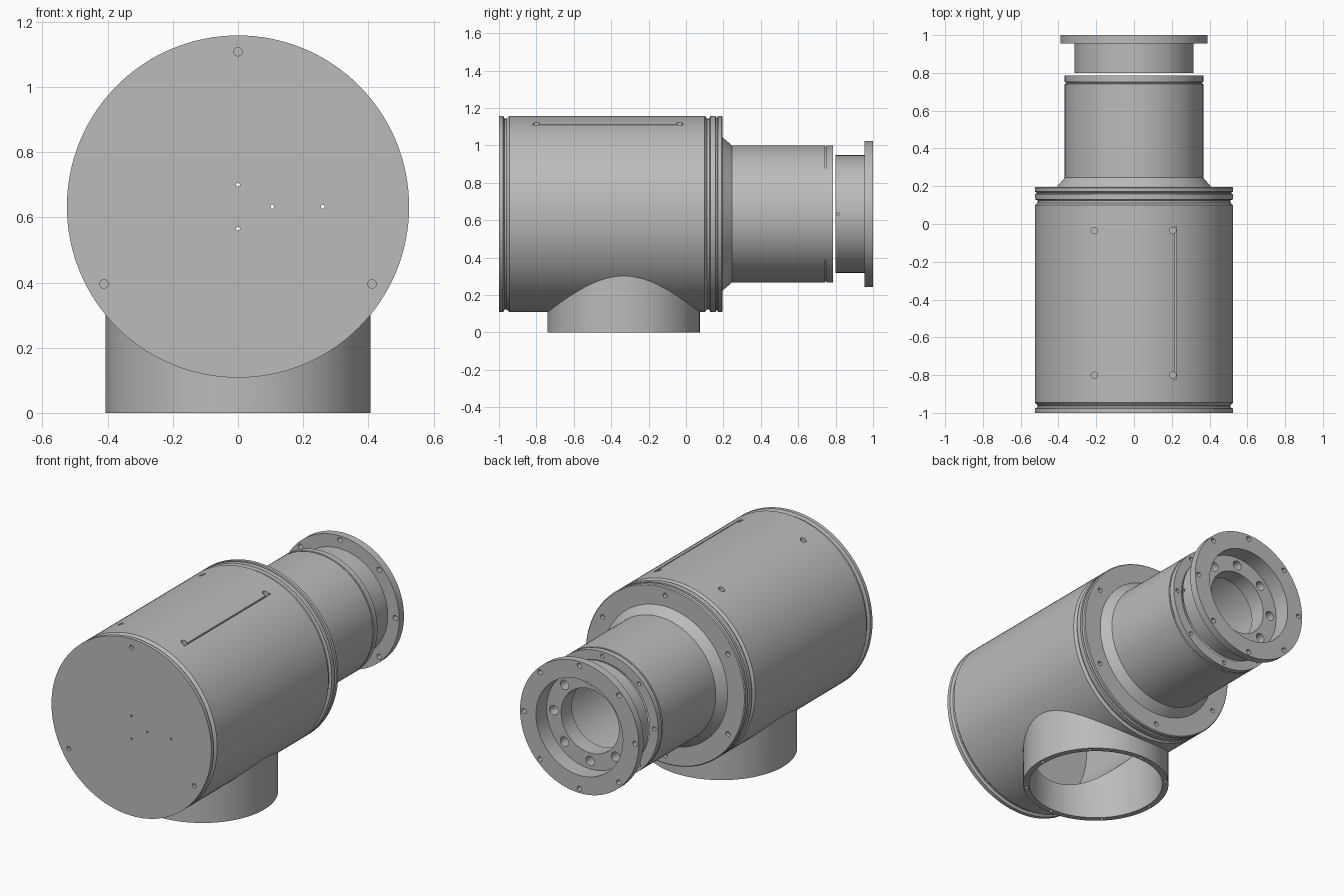
import bpy, bmesh, math
from mathutils import Matrix, Vector

if "Cube" in bpy.data.objects:
    bpy.data.objects.remove(bpy.data.objects["Cube"])

AXIS_Z = 0.633     # height of the horizontal barrel axis
BASE_Y = -0.333    # centre of the vertical mounting tube
SEG = 128

grey = bpy.data.materials.new("machined grey")
grey.diffuse_color = (0.5, 0.5, 0.5, 1)
grey.use_nodes = True
grey.node_tree.nodes["Principled BSDF"].inputs["Base Color"].default_value = grey.diffuse_color


def make_object(name, bm):
    bmesh.ops.recalc_face_normals(bm, faces=bm.faces[:])
    mesh = bpy.data.meshes.new(name)
    bm.to_mesh(mesh)
    bm.free()
    mesh.materials.append(grey)
    obj = bpy.data.objects.new(name, mesh)
    bpy.context.collection.objects.link(obj)
    return obj


def lathe(name, profile, closed=False):
    """Revolve (y, radius) points about the barrel axis; cap the ends or close the loop."""
    bm = bmesh.new()
    rings = []
    for y, r in profile:
        rings.append([bm.verts.new((r * math.cos(2 * math.pi * i / SEG), y,
                                    AXIS_Z + r * math.sin(2 * math.pi * i / SEG)))
                      for i in range(SEG)])
    pairs = list(zip(rings, rings[1:]))
    if closed:
        pairs.append((rings[-1], rings[0]))
    else:
        bm.faces.new(rings[0])
        bm.faces.new(rings[-1])
    for a, b in pairs:
        for i in range(SEG):
            j = (i + 1) % SEG
            bm.faces.new((a[i], a[j], b[j], b[i]))
    return make_object(name, bm)


def add_cyl(bm, centre, axis, r, depth, seg=16):
    rot = {'X': Matrix.Rotation(math.pi / 2, 4, 'Y'),
           'Y': Matrix.Rotation(math.pi / 2, 4, 'X'),
           'Z': Matrix.Identity(4)}[axis]
    bmesh.ops.create_cone(bm, cap_ends=True, segments=seg, radius1=r, radius2=r,
                          depth=depth, matrix=Matrix.Translation(Vector(centre)) @ rot)


def hole_ring(bm, y, pitch_r, count, r, depth, start=0):
    """Circle of holes drilled along the barrel axis."""
    for k in range(count):
        a = math.radians(start + 360 * k / count)
        add_cyl(bm, (pitch_r * math.cos(a), y, AXIS_Z + pitch_r * math.sin(a)), 'Y', r, depth)


def boolean(target, tool, operation):
    mod = target.modifiers.new(operation.lower(), 'BOOLEAN')
    mod.object = tool
    mod.operation = operation
    mod.solver = 'EXACT'
    bpy.context.view_layer.objects.active = target
    bpy.ops.object.modifier_apply(modifier=mod.name)
    bpy.data.objects.remove(tool)


def smooth(obj):
    bpy.ops.object.select_all(action='DESELECT')
    obj.select_set(True)
    bpy.context.view_layer.objects.active = obj
    bpy.ops.object.shade_smooth_by_angle(angle=math.radians(20))


# Barrel housing with end-cap grooves, cone shoulder and neck
housing = lathe("housing", [
    (-1, .525), (-.978, .525), (-.97, .51), (-.96, .51), (-.945, .525),
    (.10, .525), (.112, .51), (.125, .51), (.13, .525),
    (.158, .525), (.161, .515), (.168, .515), (.171, .525), (.19, .525), (.195, .52),
    (.195, .41), (.245, .367), (.742, .367), (.744, .361), (.75, .361), (.752, .367),
    (.785, .367)])

# Vertical mounting tube
bm = bmesh.new()
add_cyl(bm, (0, BASE_Y, .25), 'Z', .407, .5, SEG)
boolean(housing, make_object("base_tube", bm), 'UNION')

# Hollow interior and mounting tube bore
boolean(housing, lathe("cavity", [(-.95, .45), (.15, .45), (.15, .31), (.9, .31)]), 'DIFFERENCE')
bm = bmesh.new()
add_cyl(bm, (0, BASE_Y, .2), 'Z', .373, .6, SEG)
boolean(housing, make_object("base_bore", bm), 'DIFFERENCE')

# Screw holes and pinholes in the housing
bm = bmesh.new()
hole_ring(bm, -1, .475, 3, .013, .04, 90)
hole_ring(bm, .195, .475, 6, .014, .05, 30)
hole_ring(bm, .785, .34, 8, .012, .05)
for x, z in ((0, .7), (0, .565), (.105, AXIS_Z), (.26, AXIS_Z)):
    add_cyl(bm, (x, -.98, z), 'Y', .006, .2, 10)
for k in range(8):
    a = math.pi / 4 * k
    add_cyl(bm, (.39 * math.cos(a), BASE_Y + .39 * math.sin(a), 0), 'Z', .01, .06)
for x in (-.21, .205):
    for y in (-.8, -.035):
        add_cyl(bm, (x, y, 1.11), 'Z', .017, .05)
boolean(housing, make_object("hole_cutter", bm), 'DIFFERENCE')

# Fine slot along the top
bm = bmesh.new()
bmesh.ops.create_cube(bm, size=1, matrix=Matrix.Translation((.221, -.418, 1.11)) @
                      Matrix.Diagonal((.007, .81, .024, 1)))
boolean(housing, make_object("slot_cutter", bm), 'DIFFERENCE')
smooth(housing)

# Separate end adapter: tube, outer flange and recessed inner ring
adapter = lathe("end_adapter", [
    (.80, .315), (.955, .315), (.955, .39), (1, .39),
    (1, .285), (.9, .285), (.9, .19), (.80, .19)], closed=True)
bm = bmesh.new()
hole_ring(bm, .98, .365, 8, .015, .1)
hole_ring(bm, .85, .238, 8, .028, .2)
add_cyl(bm, (.31, .812, AXIS_Z), 'X', .008, .06)
boolean(adapter, make_object("adapter_cutter", bm), 'DIFFERENCE')
smooth(adapter)
